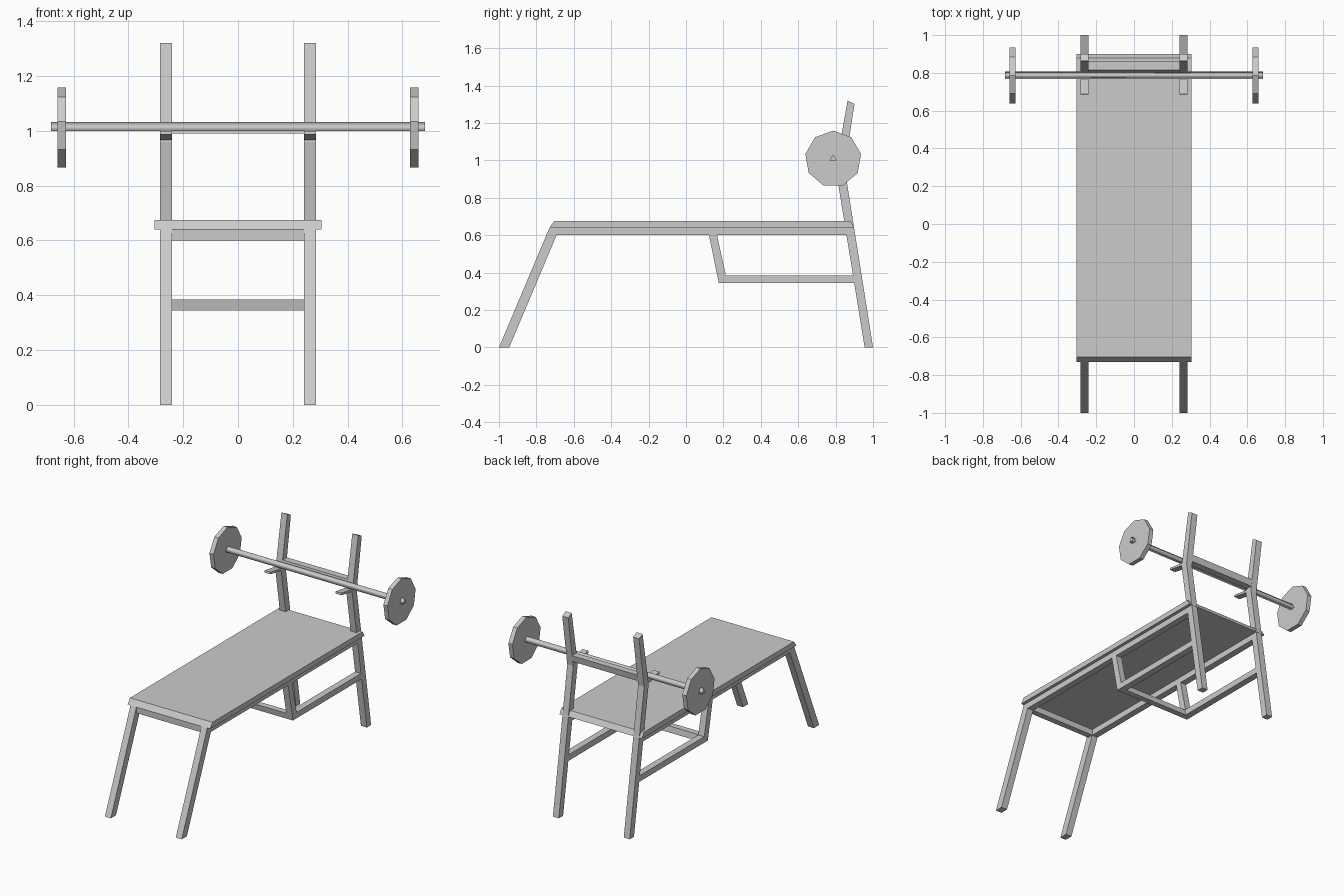
import bpy
import bmesh
from math import sin, cos, tau

cube = bpy.data.objects.get("Cube")
if cube:
    bpy.data.objects.remove(cube, do_unlink=True)

# One grey for everything
grey = bpy.data.materials.new("plain grey")
grey.use_nodes = True
COLOUR = (0.6, 0.6, 0.6, 1)
grey.diffuse_color = COLOUR
grey.node_tree.nodes["Principled BSDF"].inputs["Base Color"].default_value = COLOUR


def prism(name, profile, x0, x1, smooth_sides=False):
    """Extrude a (y, z) side profile from x0 to x1."""
    bm = bmesh.new()
    cap = bm.faces.new([bm.verts.new((x0, y, z)) for y, z in profile])
    out = bmesh.ops.extrude_face_region(bm, geom=[cap], use_keep_orig=True)
    moved = [v for v in out["geom"] if isinstance(v, bmesh.types.BMVert)]
    bmesh.ops.translate(bm, verts=moved, vec=(x1 - x0, 0, 0))
    bmesh.ops.recalc_face_normals(bm, faces=bm.faces)
    for f in bm.faces:
        f.smooth = smooth_sides and abs(f.normal.x) < 0.5
    mesh = bpy.data.meshes.new(name)
    bm.to_mesh(mesh)
    bm.free()
    mesh.materials.append(grey)
    obj = bpy.data.objects.new(name, mesh)
    bpy.context.collection.objects.link(obj)
    return obj


def pair(name, profile, inner, outer):
    """The same part on the left (+x) and right (-x)."""
    prism("left_" + name, profile, inner, outer)
    prism("right_" + name, profile, -outer, -inner)


def ring(sides, radius, y, z):
    """Regular polygon with a corner at the top."""
    return [(y + radius * sin(tau * i / sides), z + radius * cos(tau * i / sides))
            for i in range(sides)]


IN, OUT = 0.24, 0.284

# Padded board with slanted ends
prism("bench_pad", [(-0.73, 0.64), (0.90, 0.64), (0.88, 0.675), (-0.705, 0.675)], -0.305, 0.305)

# Side frames
pair("front_leg", [(-1, 0), (-0.945, 0), (-0.692, 0.6), (-0.675, 0.64), (-0.73, 0.64)], IN, OUT)
pair("seat_rail", [(-0.692, 0.6), (0.88, 0.6), (0.88, 0.64), (-0.675, 0.64)], IN, OUT)
pair("rear_post", [(0.955, 0), (1, 0), (0.848, 0.96), (0.901, 1.302),
                   (0.864, 1.32), (0.80, 0.96)], IN, OUT)
pair("strut", [(0.123, 0.6), (0.166, 0.6), (0.213, 0.385), (0.175, 0.345)], IN, OUT)
pair("lower_rail", [(0.175, 0.345), (0.92, 0.345), (0.91, 0.385), (0.213, 0.385)], IN, OUT)
pair("bar_hook", [(0.81, 0.965), (0.685, 0.987), (0.687, 1.0), (0.81, 0.982)], IN, OUT)

# Cross members between the frames
prism("front_crossbar", [(-0.73, 0.6), (-0.69, 0.6), (-0.69, 0.64), (-0.73, 0.64)], -IN, IN)
prism("lower_crossbar", [(0.175, 0.345), (0.215, 0.345), (0.208, 0.385), (0.167, 0.385)], -IN, IN)
prism("upper_crossbar", [(0.807, 0.99), (0.852, 0.99), (0.86, 1.033), (0.815, 1.033)], -IN, IN)

# Barbell
prism("barbell_rod", ring(3, 0.022, 0.787, 1.011), -0.682, 0.682, smooth_sides=True)
pair("weight_plate", ring(9, 0.151, 0.787, 1.008), 0.628, 0.658)
